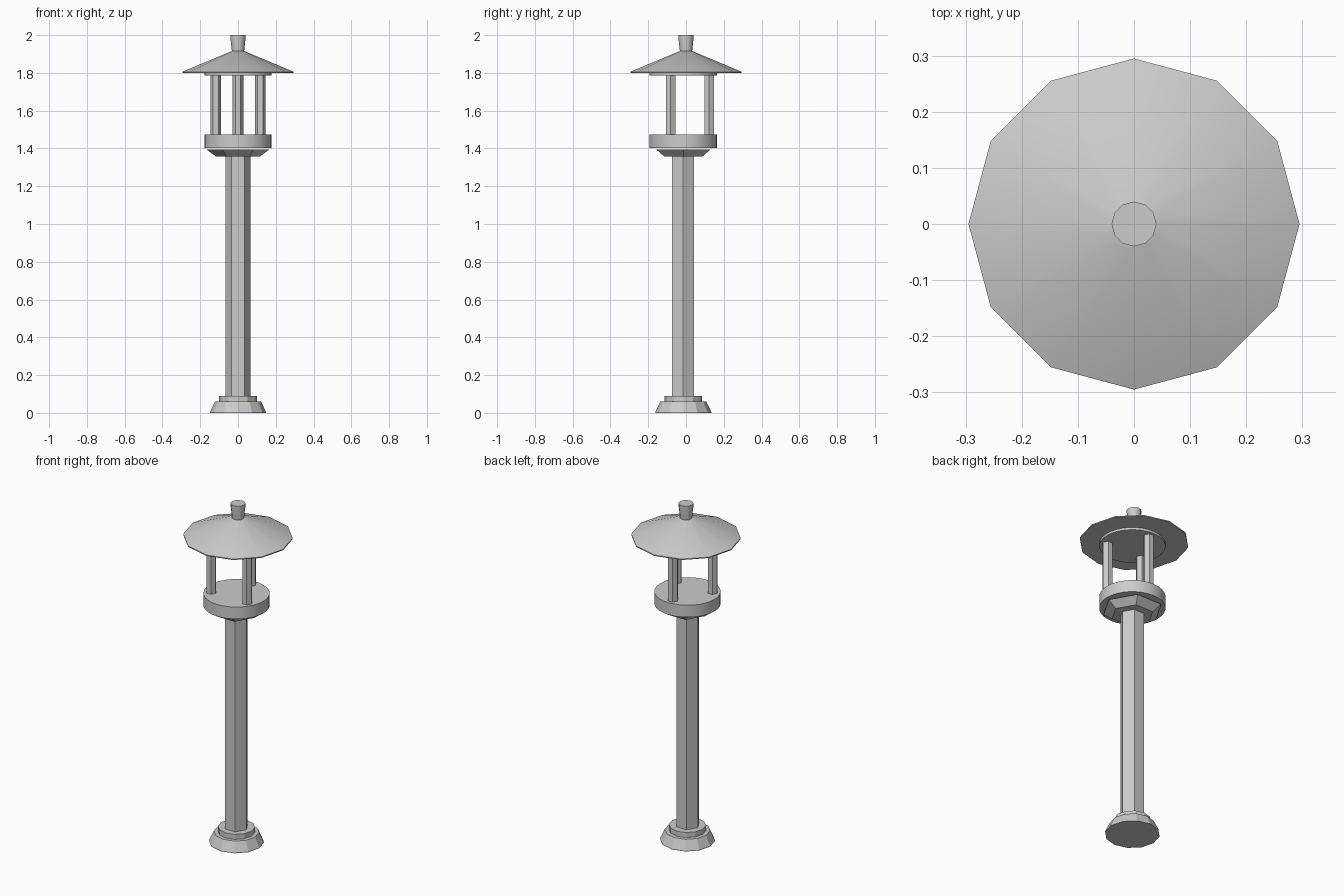
import bpy
import bmesh
import math

cube = bpy.data.objects.get("Cube")
if cube:
    bpy.data.objects.remove(cube, do_unlink=True)

# Single metal colour
grey = bpy.data.materials.new("light_grey_metal")
GREY = (0.6, 0.6, 0.6, 1)
grey.diffuse_color = GREY
grey.use_nodes = True
grey.node_tree.nodes["Principled BSDF"].inputs["Base Color"].default_value = GREY

AXIS_Y = -0.014  # the shaft and lantern sit slightly forward of the roof


def turned(name, profile, sides, x=0, y=AXIS_Y, smooth=False):
    """Closed solid made of stacked rings, profile = [(radius, z), ...]."""
    bm = bmesh.new()
    rings = []
    for r, z in profile:
        ring = []
        for i in range(sides):
            a = math.tau * i / sides
            ring.append(bm.verts.new((x + r * math.cos(a), y + r * math.sin(a), z)))
        rings.append(ring)
    for low, high in zip(rings, rings[1:]):
        for i in range(sides):
            j = (i + 1) % sides
            bm.faces.new((low[i], low[j], high[j], high[i]))
    bm.faces.new(rings[0][::-1])
    bm.faces.new(rings[-1])
    mesh = bpy.data.meshes.new(name)
    bm.to_mesh(mesh)
    bm.free()
    mesh.materials.append(grey)
    ob = bpy.data.objects.new(name, mesh)
    bpy.context.collection.objects.link(ob)
    if smooth:
        bpy.ops.object.select_all(action='DESELECT')
        ob.select_set(True)
        bpy.context.view_layer.objects.active = ob
        bpy.ops.object.shade_smooth_by_angle(angle=math.radians(35))
    return ob


# Foot and shaft
turned("base_foot", [(0.148, 0), (0.148, 0.005), (0.122, 0.06)], 12)
turned("base_collar", [(0.1, 0.06), (0.1, 0.09)], 12)
turned("shaft", [(0.067, 0.09), (0.067, 1.357)], 6, y=-0.016)

# Lantern: flared bracket, drum and three uprights
turned("flared_bracket", [(0.116, 1.357), (0.165, 1.394)], 6)
turned("lantern_drum", [(0.178, 1.402), (0.178, 1.473)], 32, smooth=True)
for n, side in enumerate(("back", "right", "left")):
    a = math.radians(90 + 120 * n)
    turned(side + "_upright", [(0.029, 1.47), (0.029, 1.79)], 6,
           0.136 * math.cos(a), AXIS_Y + 0.136 * math.sin(a))
turned("roof_ring", [(0.178, 1.786), (0.178, 1.801)], 32, smooth=True)

# Conical roof and flared finial
turned("roof", [(0.295, 1.8), (0.295, 1.806), (0.034, 1.915)], 12, y=0, smooth=True)
turned("finial", [(0.032, 1.91), (0.04, 1.985), (0.04, 2.0)], 12, y=0, smooth=True)
